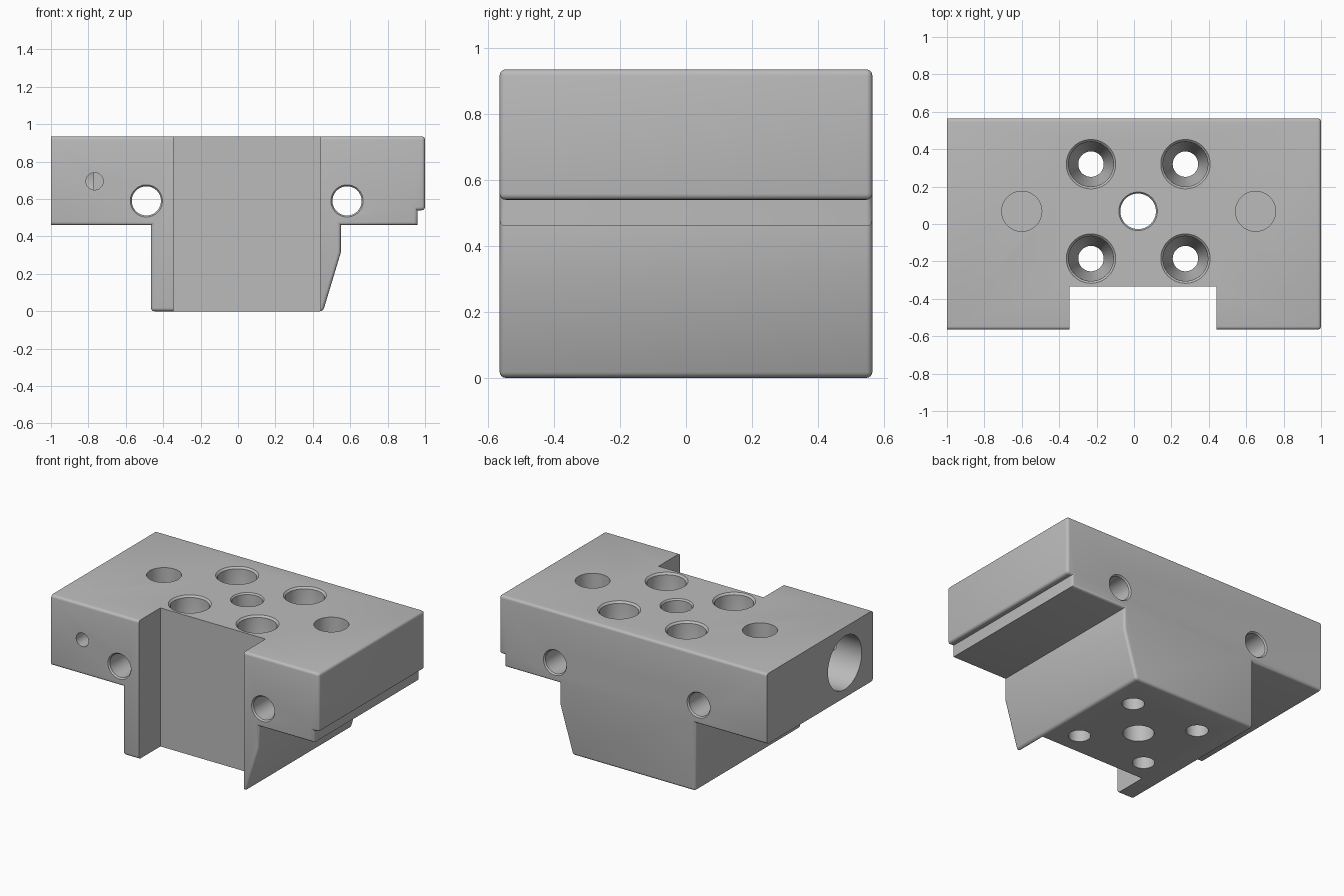
import bpy, bmesh
from math import cos, sin, tau
from mathutils import Vector

if "Cube" in bpy.data.objects:
    bpy.data.objects.remove(bpy.data.objects["Cube"], do_unlink=True)

TOP, HALF = 0.935, 0.565
ROUND = 0.018


def near(a, b):
    return abs(a - b) < 1e-4


def add_object(name, bm):
    bmesh.ops.recalc_face_normals(bm, faces=bm.faces)
    mesh = bpy.data.meshes.new(name)
    bm.to_mesh(mesh)
    bm.free()
    ob = bpy.data.objects.new(name, mesh)
    bpy.context.collection.objects.link(ob)
    return ob


def turned_cutter(name, origin, axis, rings, sides=64):
    """Turned solid: rings are (radius, distance along axis)."""
    bm = bmesh.new()
    axis, origin = Vector(axis), Vector(origin)
    u = axis.orthogonal().normalized()
    v = axis.cross(u)
    loops = []
    for r, t in rings:
        loops.append([bm.verts.new(origin + axis * t + r * (u * cos(tau * i / sides) + v * sin(tau * i / sides)))
                      for i in range(sides)])
    for a, b in zip(loops, loops[1:]):
        for i in range(sides):
            j = (i + 1) % sides
            bm.faces.new((a[i], a[j], b[j], b[i]))
    bm.faces.new(loops[0])
    bm.faces.new(loops[-1])
    return add_object(name, bm)


def carve(target, cutter):
    cutter.hide_render = True
    mod = target.modifiers.new("cut", "BOOLEAN")
    mod.operation, mod.solver, mod.object = "DIFFERENCE", "EXACT", cutter
    bpy.context.view_layer.objects.active = target
    bpy.ops.object.modifier_apply(modifier=mod.name)
    bpy.data.objects.remove(cutter, do_unlink=True)


def round_edges(bm, edges):
    bmesh.ops.bevel(bm, geom=edges, offset=ROUND, offset_type="OFFSET", segments=4,
                    profile=0.5, affect="EDGES", clamp_overlap=True)


# Body: T-shaped profile run from front to back
profile = [(-1, TOP), (1, TOP), (1, 0.54), (0.96, 0.54), (0.96, 0.46), (0.55, 0.46),
           (0.55, 0.315), (0.455, 0), (-0.465, 0), (-0.465, 0.46), (-1, 0.46)]
bm = bmesh.new()
face = bm.faces.new([bm.verts.new((x, -HALF, z)) for x, z in profile])
ext = bmesh.ops.extrude_face_region(bm, geom=[face])
bmesh.ops.translate(bm, vec=(0, 2 * HALF, 0), verts=[g for g in ext["geom"] if isinstance(g, bmesh.types.BMVert)])
bmesh.ops.recalc_face_normals(bm, faces=bm.faces)


def is_rounded(edge):
    a, b = (v.co for v in edge.verts)
    if near(a.x, -1) and near(b.x, -1):
        return False
    return near(a.y, b.y) or near(a.x, 1) or near(a.z, 0)


round_edges(bm, [e for e in bm.edges if is_rounded(e)])
body = add_object("clamp_block", bm)

# Front notch through the full height
bm = bmesh.new()
bmesh.ops.create_cube(bm, size=1)
for v in bm.verts:
    v.co = (0.44 if v.co.x > 0 else -0.345, -0.335 if v.co.y > 0 else -0.8, 1.2 if v.co.z > 0 else -0.2)
carve(body, add_object("notch_cutter", bm))

# Soft upper edge on the notch wall
bm = bmesh.new()
bm.from_mesh(body.data)
round_edges(bm, [e for e in bm.edges if all(near(v.co.z, TOP) and near(v.co.y, -0.335) for v in e.verts)])
bm.to_mesh(body.data)
bm.free()

DOWN, BACK = (0, 0, -1), (0, 1, 0)

# Four counterbored screw holes
for x in (-0.23, 0.275):
    for y in (0.32, -0.185):
        carve(body, turned_cutter("screw_hole", (x, y, TOP), DOWN,
              [(0.132, -0.05), (0.132, 0), (0.12, 0.012), (0.118, 0.25), (0.068, 0.36), (0.068, 1)]))

# Central through hole
carve(body, turned_cutter("centre_hole", (0.022, 0.068, TOP), DOWN,
      [(0.103, -0.05), (0.103, 0), (0.095, 0.01), (0.095, 1)]))

# Blind dowel holes on top
for x in (-0.6, 0.65):
    carve(body, turned_cutter("dowel_hole", (x, 0.068, TOP), DOWN, [(0.107, -0.05), (0.107, 0.2)]))

# Cross holes from front to back with chamfered mouths
for x in (-0.49, 0.583):
    carve(body, turned_cutter("cross_hole", (x, 0, 0.59), BACK,
          [(0.086, -0.7), (0.086, -HALF), (0.078, 0.01 - HALF), (0.078, HALF - 0.01), (0.086, HALF), (0.086, 0.7)]))

# Side bore and the small set screw hole that meets it
carve(body, turned_cutter("side_bore", (-1, -0.266, 0.695), (1, 0, 0), [(0.18, -0.05), (0.18, 0.227)]))
carve(body, turned_cutter("set_screw_hole", (-0.767, -HALF, 0.695), BACK, [(0.046, -0.05), (0.046, 0.25)]))

# Plain grey metal
mat = bpy.data.materials.new("grey_metal")
mat.use_nodes = True
grey = (0.5, 0.5, 0.5, 1)
mat.diffuse_color = grey
mat.node_tree.nodes["Principled BSDF"].inputs["Base Color"].default_value = grey
body.data.materials.clear()
body.data.materials.append(mat)
for p in body.data.polygons:
    p.material_index = 0

bpy.ops.object.select_all(action="DESELECT")
body.select_set(True)
bpy.context.view_layer.objects.active = body
bpy.ops.object.shade_smooth_by_angle(angle=0.6)
